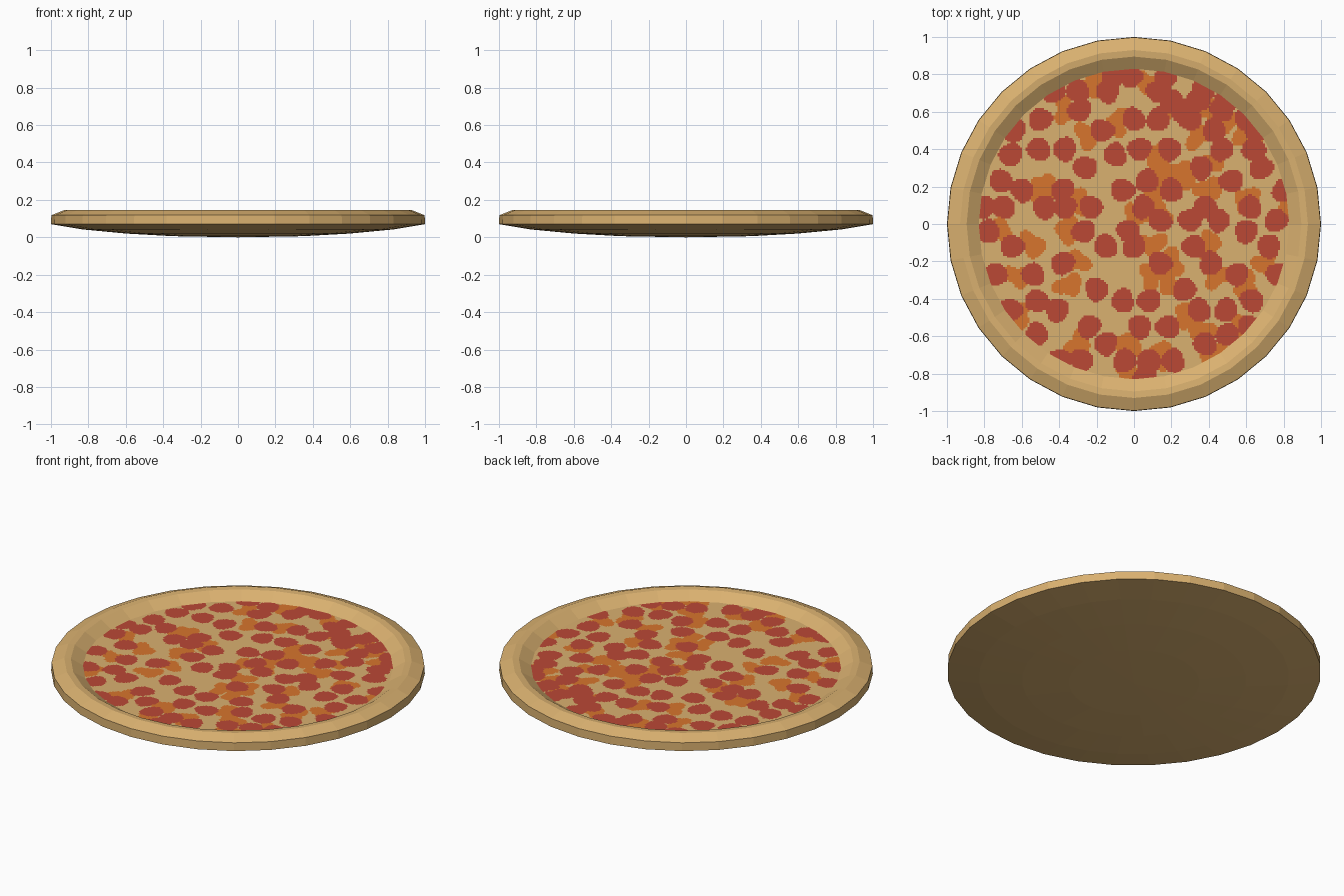
import bpy, bmesh, math
from mathutils import Vector

SIDES = 32
FLOOR_R, FLOOR_Z = 0.83, 0.102


def srgb(r, g, b):
    f = lambda c: c / 12.92 if c <= 0.04045 else ((c + 0.055) / 1.055) ** 2.4
    return (f(r / 255), f(g / 255), f(b / 255), 1)


def material(name, col):
    m = bpy.data.materials.new(name)
    m.diffuse_color = col
    return m


dough = material("baked dough", srgb(218, 177, 112))
red = material("pepperoni red", srgb(187, 72, 53))
orange = material("sauce orange", srgb(215, 117, 45))


def add_object(name, bm, mats):
    me = bpy.data.meshes.new(name)
    bm.to_mesh(me)
    bm.free()
    ob = bpy.data.objects.new(name, me)
    for m in mats:
        me.materials.append(m)
    bpy.context.collection.objects.link(ob)
    return ob


# crust: lathed profile from the underside, over the rim, to the floor edge
profile = [(0.35, 0.006), (0.6, 0.02), (0.83, 0.042), (1.0, 0.07),
           (0.998, 0.118), (0.93, 0.145), (0.895, 0.142), (FLOOR_R, FLOOR_Z)]
bm = bmesh.new()
rings = [[bm.verts.new((r * math.cos(i * math.tau / SIDES),
                        r * math.sin(i * math.tau / SIDES), z))
          for i in range(SIDES)] for r, z in profile]
tip = bm.verts.new((0, 0, 0))
for i in range(SIDES):
    j = (i + 1) % SIDES
    bm.faces.new((tip, rings[0][j], rings[0][i]))
    for a, b in zip(rings, rings[1:]):
        bm.faces.new((a[i], a[j], b[j], b[i]))
add_object("crust", bm, [dough])

# topping layout: rows of y -> x positions
pepperoni_rows = {
    0.79: (-0.11, -0.02, 0.17), 0.71: (-0.43, -0.30, -0.14, 0.13, 0.37),
    0.66: (0.20, 0.34, 0.49), 0.61: (-0.29, 0.47, 0.25),
    0.56: (-0.50, 0.0, 0.13, 0.30, 0.60), 0.50: (-0.64, -0.17, 0.43, 0.66),
    0.40: (-0.51, -0.37, 0.03, 0.19, 0.47, 0.64), 0.37: (-0.10, -0.66),
    0.30: (-0.26, 0.36, 0.68), 0.23: (-0.71, 0.07, 0.52),
    0.18: (-0.60, -0.38, -0.06, 0.20, 0.80), 0.09: (-0.70, -0.48, -0.37,
    -0.23, 0.05, 0.38, 0.62, -0.81), 0.02: (0.30, 0.45, 0.76, 0.14),
    -0.04: (-0.78, -0.27, -0.03, 0.60), -0.12: (-0.65, -0.15, 0.0, 0.32, 0.72),
    -0.21: (-0.38, 0.14, 0.41), -0.27: (-0.74, -0.54, 0.55, 0.77),
    -0.35: (-0.20, 0.27), -0.41: (-0.52, -0.06, 0.08, 0.63),
    -0.46: (-0.41, -0.66, 0.35, 0.49), -0.55: (0.18, 0.03, -0.24, 0.62),
    -0.59: (-0.52, 0.50), -0.64: (0.38, -0.15), -0.73: (-0.40, -0.28, -0.05,
    0.08, 0.21), -0.82: (0.06,)}
sauce_rows = {
    0.75: (-0.20, 0.08), 0.61: (-0.37, 0.20, 0.40), 0.54: (-0.09, 0.48),
    0.47: (-0.25, 0.34, 0.60), 0.34: (0.13, 0.43), 0.27: (0.20, 0.29),
    0.19: (-0.50, -0.44, 0.12, 0.40), 0.13: (-0.30, 0.60),
    0.05: (0.02, 0.14, 0.80), -0.03: (-0.72, -0.36), -0.11: (0.10, -0.54, 0.40),
    -0.20: (-0.31, 0.20, 0.70), -0.28: (-0.62, 0.09, 0.45),
    -0.33: (0.20, 0.60, -0.35), -0.48: (-0.62, 0.28), -0.57: (0.36, 0.57),
    -0.64: (-0.30, -0.03), -0.70: (0.14, 0.42), -0.80: (-0.03,)}


def spots(rows):
    return [(x, y) for y, xs in rows.items() for x in xs]


def hit(p, centres, radius, wobble):
    for k, (x, y) in enumerate(centres):
        dx, dy = p.x - x, p.y - y
        if abs(dx) < 0.11 and abs(dy) < 0.11:
            a = math.atan2(dy, dx)
            r = radius * (1 + wobble * math.sin(3 * a + k) + wobble * math.sin(2 * a + 2.3 * k))
            if dx * dx + dy * dy < r * r:
                return True
    return False


# topped floor: fine grid trimmed to the crust's polygon, coloured by topping
bm = bmesh.new()
bmesh.ops.create_grid(bm, x_segments=166, y_segments=166, size=FLOOR_R)
apothem = FLOOR_R * math.cos(math.pi / SIDES)
for i in range(SIDES):
    a = (i + 0.5) * math.tau / SIDES
    n = Vector((math.cos(a), math.sin(a), 0))
    bmesh.ops.bisect_plane(bm, geom=bm.verts[:] + bm.edges[:] + bm.faces[:],
                           plane_co=n * apothem, plane_no=n, clear_outer=True)
bmesh.ops.translate(bm, verts=bm.verts[:], vec=(0, 0, FLOOR_Z))
pepperoni, sauce = spots(pepperoni_rows), spots(sauce_rows)
for f in bm.faces:
    c = f.calc_center_median()
    if hit(c, pepperoni, 0.063, 0.05):
        f.material_index = 1
    elif hit(c, sauce, 0.066, 0.2):
        f.material_index = 2
add_object("topped_floor", bm, [dough, red, orange])
